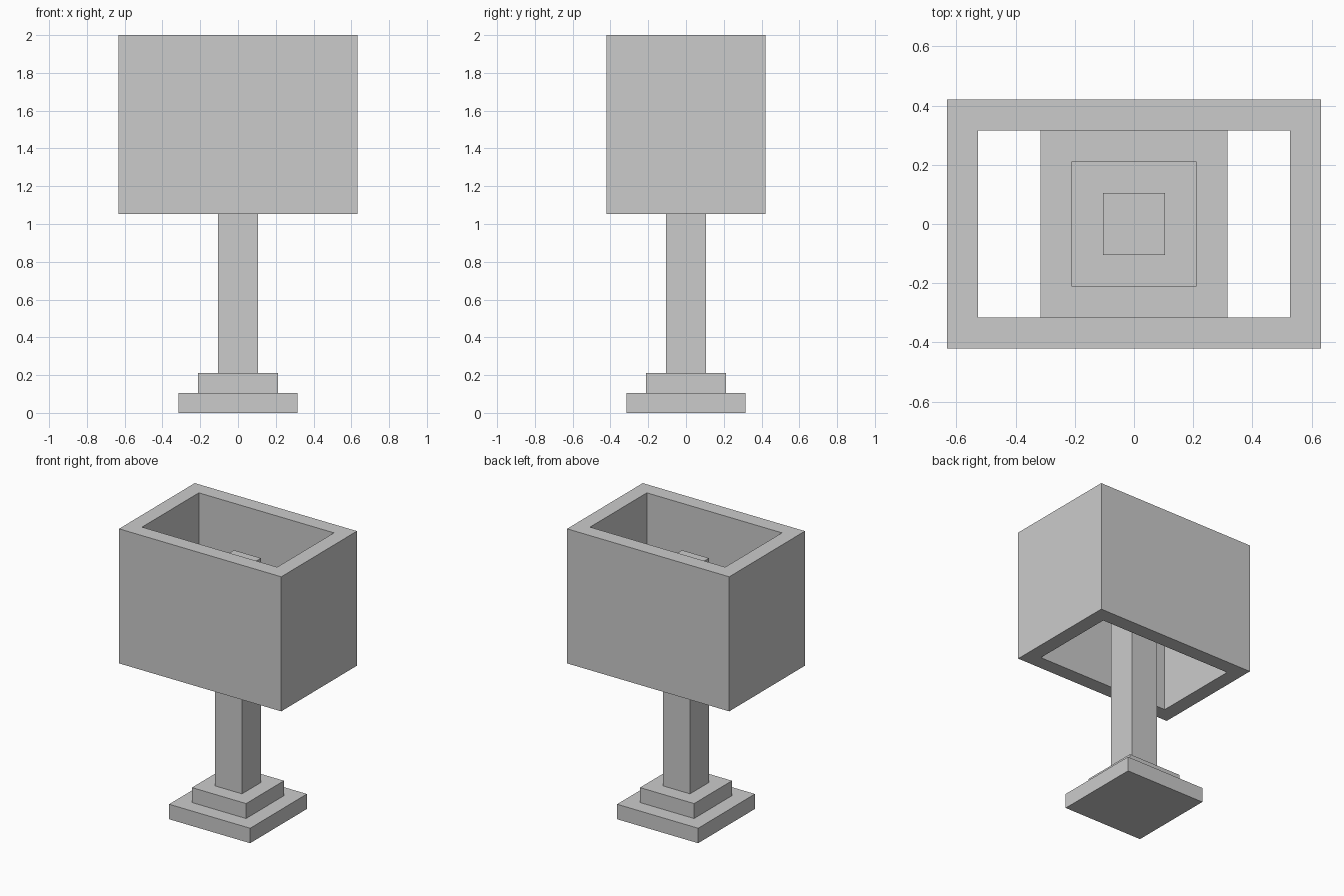
import bpy, bmesh

if "Cube" in bpy.data.objects:
    bpy.data.objects.remove(bpy.data.objects["Cube"])

U = 2 / 19  # the lamp is built on a grid of 19 units in height


def make_object(name, bm):
    bmesh.ops.recalc_face_normals(bm, faces=bm.faces)
    mesh = bpy.data.meshes.new(name)
    bm.to_mesh(mesh)
    bm.free()
    obj = bpy.data.objects.new(name, mesh)
    bpy.context.collection.objects.link(obj)
    return obj


def box(name, half, z0, z1):
    bm = bmesh.new()
    bmesh.ops.create_cube(bm, size=1)
    for v in bm.verts:
        v.co.x *= 2 * half * U
        v.co.y *= 2 * half * U
        v.co.z = (z1 if v.co.z > 0 else z0) * U
    return make_object(name, bm)


def rectangular_tube(name, hx, hy, wall, z0, z1):
    bm = bmesh.new()
    # closed wall profile (inset, height) carried round the four corners
    profile = [(0, z0), (0, z1), (wall, z1), (wall, z0)]
    corners = [(-1, -1), (1, -1), (1, 1), (-1, 1)]
    rings = [[bm.verts.new((sx * (hx - i) * U, sy * (hy - i) * U, z * U))
              for i, z in profile] for sx, sy in corners]
    for c in range(4):
        a, b = rings[c], rings[(c + 1) % 4]
        for k in range(4):
            n = (k + 1) % 4
            bm.faces.new((a[k], b[k], b[n], a[n]))
    return make_object(name, bm)


# stepped foot
box("base_lower", 3, 0, 1)
box("base_upper", 2, 1, 2)
# square post, ending inside the shade
box("post", 1, 2, 17)
# open-ended shade
rectangular_tube("lampshade", 6, 4, 1, 10, 19)
